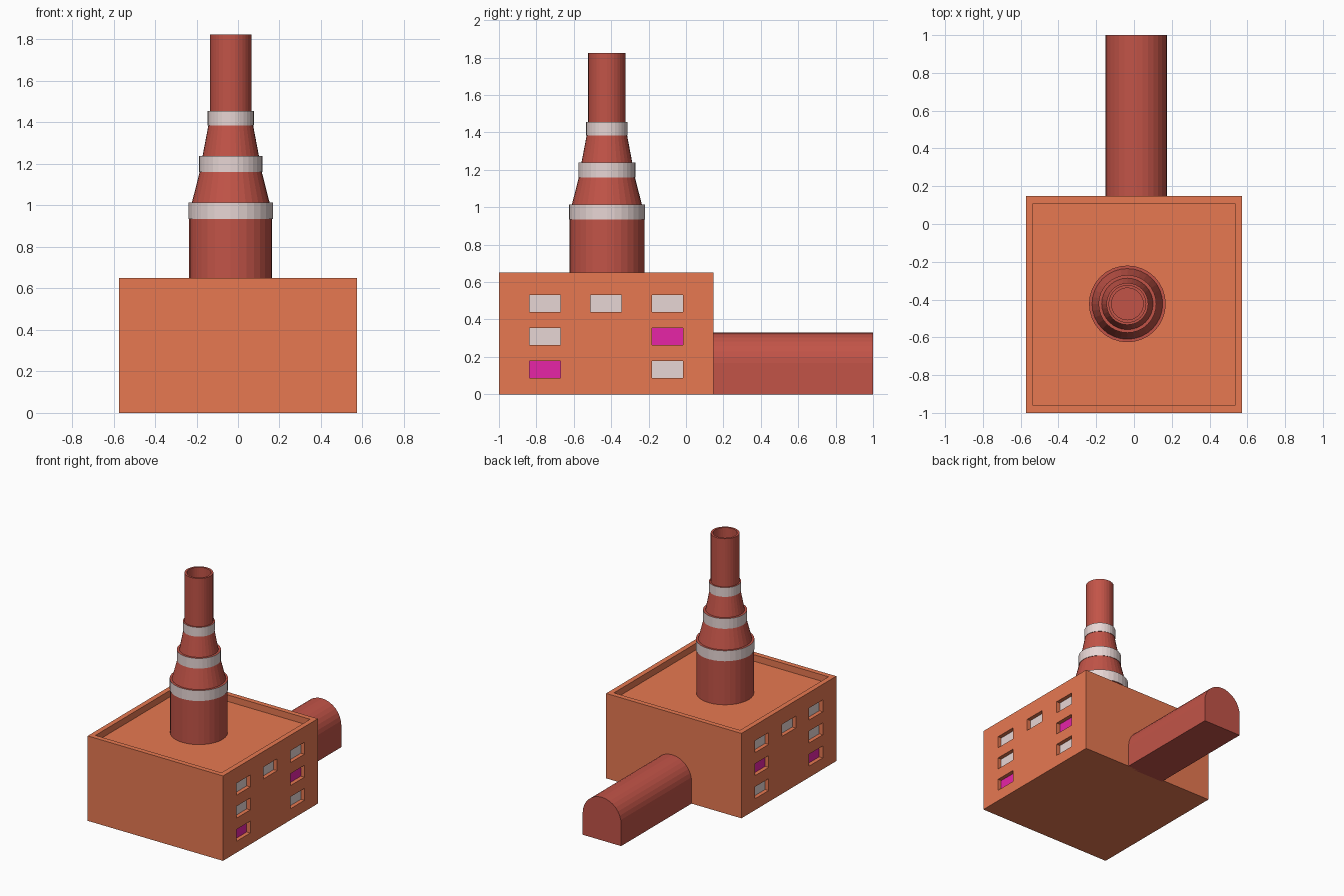
import bpy, bmesh, math
from mathutils import Vector

if "Cube" in bpy.data.objects:
    bpy.data.objects.remove(bpy.data.objects["Cube"])


def material(name, rgb):
    m = bpy.data.materials.new(name)
    m.use_nodes = True
    m.diffuse_color = (*rgb, 1)
    m.node_tree.nodes["Principled BSDF"].inputs["Base Color"].default_value = (*rgb, 1)
    return m


ORANGE = material("orange wall", (0.8, 0.19, 0.083))
RED = material("brick red", (0.54, 0.088, 0.064))
PALE = material("pale grey", (0.8, 0.67, 0.66))
MAGENTA = material("magenta glass", (0.8, 0.018, 0.39))


def finish(name, bm, mats):
    bmesh.ops.recalc_face_normals(bm, faces=bm.faces)
    me = bpy.data.meshes.new(name)
    bm.to_mesh(me)
    bm.free()
    for m in mats:
        me.materials.append(m)
    ob = bpy.data.objects.new(name, me)
    bpy.context.collection.objects.link(ob)


def push(bm, face, offset):
    moved = bmesh.ops.extrude_discrete_faces(bm, faces=[face])["faces"][0]
    bmesh.ops.translate(bm, vec=offset, verts=moved.verts)
    return moved


# Main hall: box with sunken roof and recessed windows on both sides
HALF, HEIGHT, MID_Y = 0.573, 0.65, -0.426
COLS = [(-0.836, -0.67), (-0.51, -0.344), (-0.181, -0.015)]
ROWS = [(0.087, 0.178), (0.264, 0.355), (0.44, 0.531)]
WINDOWS = {(0, 0): 2, (2, 0): 1, (0, 1): 1, (2, 1): 2, (0, 2): 1, (1, 2): 1, (2, 2): 1}

bm = bmesh.new()
bmesh.ops.create_cube(bm, size=1)
for v in bm.verts:
    v.co = Vector((v.co.x * 2 * HALF, v.co.y * 1.148 + MID_Y, (v.co.z + 0.5) * HEIGHT))
bm.normal_update()

roof = next(f for f in bm.faces if f.normal.z > 0.9)
bmesh.ops.inset_region(bm, faces=[roof], thickness=0.055)
push(bm, roof, (0, 0, -0.05))


def side_faces():
    bm.normal_update()
    return [f for f in bm.faces if abs(f.calc_center_median().x) > HALF - 0.001
            and abs(f.normal.x) > 0.9]


def cut(axis, value):
    sides = side_faces()
    geom = sides + list({e for f in sides for e in f.edges}) + list({v for f in sides for v in f.verts})
    bmesh.ops.bisect_plane(bm, geom=geom, plane_co=axis * value, plane_no=axis)


for spans, axis in ((COLS, Vector((0, 1, 0))), (ROWS, Vector((0, 0, 1)))):
    for span in spans:
        for value in span:
            cut(axis, value)

for face in side_faces():
    c = face.calc_center_median()
    for (i, j), index in WINDOWS.items():
        if COLS[i][0] < c.y < COLS[i][1] and ROWS[j][0] < c.z < ROWS[j][1]:
            pane = push(bm, face, (-math.copysign(0.03, c.x), 0, 0))
            pane.material_index = index
            break
finish("main_hall", bm, [ORANGE, PALE, MAGENTA])

# Chimney: lathed profile with pale bands and an open top
PROFILE = [(0.2, 0.59), (0.2, 0.935), (0.203, 0.935), (0.203, 1.015), (0.187, 1.015),
           (0.15, 1.16), (0.153, 1.16), (0.153, 1.238), (0.136, 1.238),
           (0.108, 1.385), (0.111, 1.385), (0.111, 1.456), (0.1, 1.456),
           (0.1, 1.825), (0.084, 1.825), (0.084, 1.6)]
BANDS = (2, 6, 10)
SIDES = 32
bm = bmesh.new()
rings = []
for r, z in PROFILE:
    angles = [2 * math.pi * k / SIDES for k in range(SIDES)]
    rings.append([bm.verts.new((r * math.cos(a) - 0.035, r * math.sin(a) - 0.423, z)) for a in angles])
for n, (low, high) in enumerate(zip(rings, rings[1:])):
    for k in range(SIDES):
        m = (k + 1) % SIDES
        f = bm.faces.new((low[k], low[m], high[m], high[k]))
        f.material_index = int(n in BANDS)
bm.faces.new(rings[0])
bm.faces.new(rings[-1])
finish("chimney", bm, [RED, PALE])

# Rear tunnel: arched profile pushed out behind the hall
R, CX = 0.163, 0.012
bm = bmesh.new()
outline = [(CX + R, 0)]
outline += [(CX + R * math.cos(math.pi * k / 16), 0.167 + R * math.sin(math.pi * k / 16)) for k in range(17)]
outline.append((CX - R, 0))
end = bm.faces.new([bm.verts.new((x, 0.13, z)) for x, z in outline])
new = bmesh.ops.extrude_face_region(bm, geom=[end], use_keep_orig=True)["geom"]
bmesh.ops.translate(bm, vec=(0, 0.87, 0), verts=[g for g in new if isinstance(g, bmesh.types.BMVert)])
finish("rear_tunnel", bm, [RED])
